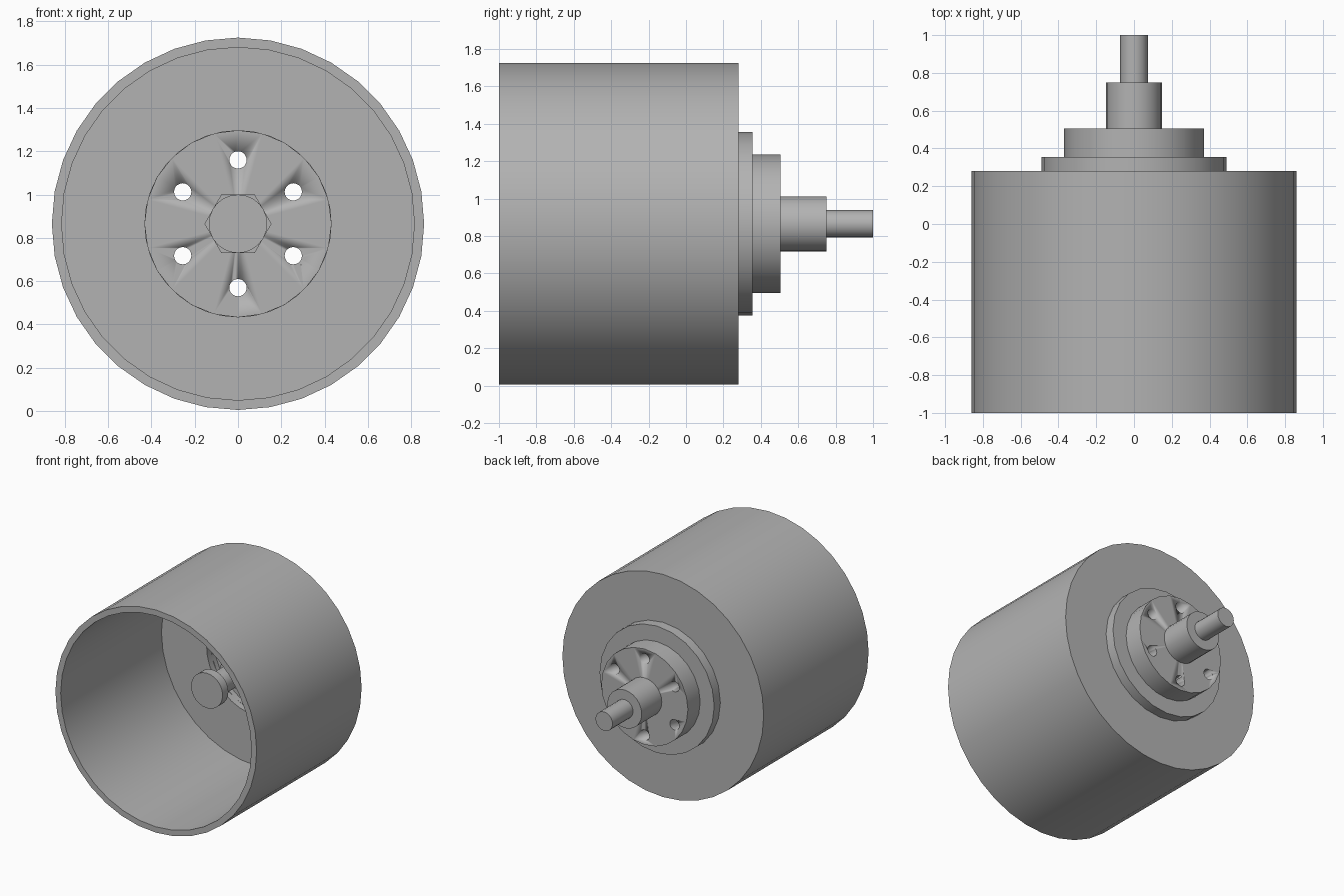
import bpy, math
from mathutils import Matrix, Vector

cube = bpy.data.objects.get("Cube")
if cube:
    bpy.data.objects.remove(cube, do_unlink=True)

AXIS_Z = 0.865

steel = bpy.data.materials.new("plain grey metal")
steel.use_nodes = True
steel.diffuse_color = (0.45, 0.45, 0.45, 1)
steel.node_tree.nodes["Principled BSDF"].inputs["Base Color"].default_value = (0.45, 0.45, 0.45, 1)


def smooth(obj):
    bpy.ops.object.select_all(action='DESELECT')
    obj.select_set(True)
    bpy.context.view_layer.objects.active = obj
    bpy.ops.object.shade_smooth_by_angle(angle=math.radians(30))


def lathe(name, profile, sides):
    """Turn a (radius, y) profile about the drum axis; radius 0 closes an end."""
    verts, rings, faces = [], [], []
    for r, y in profile:
        count = 1 if r == 0 else sides
        rings.append(list(range(len(verts), len(verts) + count)))
        for i in range(count):
            a = math.tau * i / sides
            verts.append((r * math.sin(a), y, AXIS_Z + r * math.cos(a)))
    for low, high in zip(rings, rings[1:]):
        for i in range(sides):
            j = (i + 1) % sides
            if len(low) == 1:
                faces.append((low[0], high[j], high[i]))
            elif len(high) == 1:
                faces.append((low[i], low[j], high[0]))
            else:
                faces.append((low[i], low[j], high[j], high[i]))
    mesh = bpy.data.meshes.new(name)
    mesh.from_pydata(verts, [], faces)
    mesh.materials.append(steel)
    obj = bpy.data.objects.new(name, mesh)
    bpy.context.collection.objects.link(obj)
    smooth(obj)
    return obj


def cylinder(name, radius, y0, y1, sides, x=0, z=AXIS_Z, turn=0):
    bpy.ops.mesh.primitive_cylinder_add(vertices=sides, radius=radius, depth=y1 - y0)
    obj = bpy.context.object
    obj.name = name
    obj.data.transform(Matrix.Translation((x, (y0 + y1) / 2, z))
                       @ Matrix.Rotation(turn, 4, 'Y')
                       @ Matrix.Rotation(math.pi / 2, 4, 'X'))
    obj.data.materials.append(steel)
    smooth(obj)
    return obj


# Open drum with a round opening in its back wall
drum = [(0.815, -1), (0.815, 0.23), (0.43, 0.23), (0.43, 0.28),
        (0.86, 0.28), (0.86, -1), (0.815, -1)]
lathe("drum", drum[::-1], 36)

# Stepped mounting flange, recessed on the inside
flange = lathe("flange", [(0, 0.32), (0.43, 0.32), (0.43, 0.28), (0.49, 0.28),
                          (0.49, 0.355), (0.37, 0.355), (0.37, 0.505), (0, 0.505)], 24)

# Six bolt holes right through the flange
for i in range(6):
    a = math.tau * i / 6
    cutter = cylinder("bolt_hole_cutter", 0.04, 0.2, 0.6, 20,
                      0.295 * math.sin(a), AXIS_Z + 0.295 * math.cos(a))
    cutter.hide_render = True
    cutter.hide_set(True)
    cut = flange.modifiers.new("bolt_hole", 'BOOLEAN')
    cut.operation = 'DIFFERENCE'
    cut.solver = 'EXACT'
    cut.object = cutter

# Output hub and shaft behind the flange
cylinder("rear_hub", 0.147, 0.505, 0.75, 24)
cylinder("rear_shaft", 0.073, 0.75, 1, 20)

# Hexagonal nut, inner spindle and end cap inside the drum
cylinder("hex_nut", 0.155, 0.0, 0.32, 6, turn=math.pi / 6)
cylinder("inner_spindle", 0.085, -0.31, 0.0, 24)
cylinder("end_cap", 0.135, -0.38, -0.31, 24)
